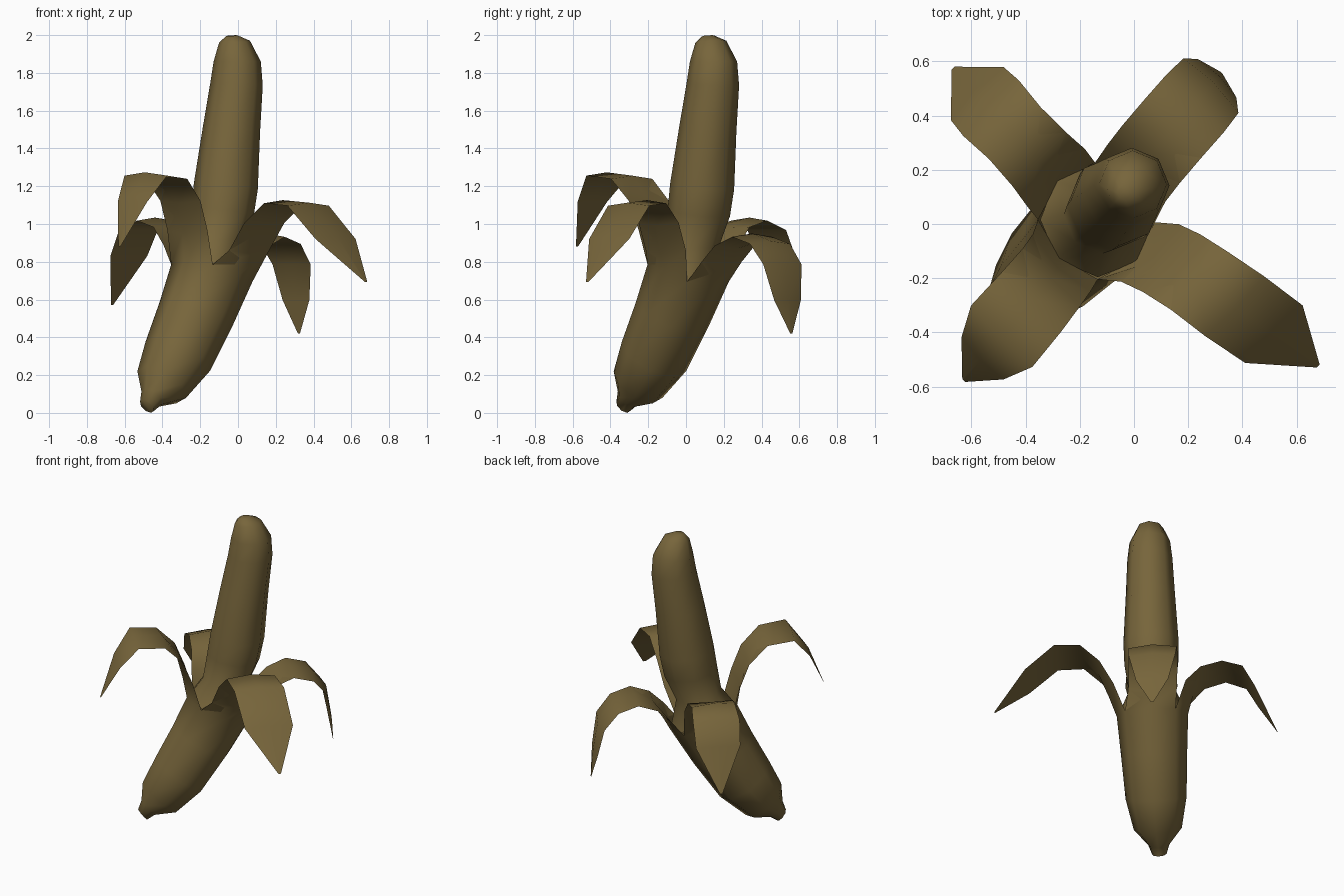
import bpy, bmesh, math
from mathutils import Vector, Matrix

if "Cube" in bpy.data.objects:
    bpy.data.objects.remove(bpy.data.objects["Cube"])

SIDES = 8
SIDE_OFFSET = 0.106                      # centre plane of the bend
TURN = Matrix.Rotation(math.radians(45), 4, "Z")

mat = bpy.data.materials.new("olive_brown")
mat.use_nodes = True
colour = (0.185, 0.131, 0.044, 1)
mat.diffuse_color = colour
bsdf = mat.node_tree.nodes["Principled BSDF"]
bsdf.inputs["Base Color"].default_value = colour
bsdf.inputs["Roughness"].default_value = 0.8


def ring(bm, u, z, r, tilt):
    """Tilted circle of vertices round the bent axis."""
    t = math.radians(tilt)
    across = Vector((math.cos(t), 0, -math.sin(t)))
    centre = Vector((u, SIDE_OFFSET, z))
    verts = []
    for k in range(SIDES):
        a = math.tau * k / SIDES
        verts.append(bm.verts.new(centre + r * (math.cos(a) * across + math.sin(a) * Vector((0, 1, 0)))))
    return verts


def bridge(bm, low, high):
    n = len(low)
    for k in range(n):
        j = (k + 1) % n
        bm.faces.new((low[k], low[j], high[j], high[k]))


def tube(bm, stations):
    rings = [ring(bm, *s) for s in stations]
    for low, high in zip(rings, rings[1:]):
        bridge(bm, low, high)
    return rings[0], rings[-1]


def petal(bm, rim, index, drift, stations):
    """Thin peel strip, outer and inner skin, growing from a quarter of the rim."""
    out = Matrix.Rotation(index * math.pi / 2, 3, "Z") @ Vector((1, 0, 0))
    side = Vector((-out.y, out.x, 0))
    base = Vector((RIM[0], SIDE_OFFSET, 0))
    row = [rim[(2 * index + k) % SIDES] for k in (-1, 0, 1)]
    row.append(bm.verts.new(row[1].co - out * 0.02))
    reach = stations[-1][0]
    for i, (d, z, width) in enumerate(stations):
        before = stations[max(i - 1, 0)]
        after = stations[min(i + 1, len(stations) - 1)]
        dd, dz = after[0] - before[0], after[1] - before[1]
        inward = (Vector((0, 0, dd)) - out * dz).normalized() * width
        shift = drift * math.sqrt((d - 0.2) / (reach - 0.2))
        keel = base + out * d + Vector((0, 0, z)) + side * shift
        rib = keel + inward * 0.28
        # the strip is curved at the rim and flattens as it folds over
        mid = keel.lerp(rib, min(1, i / 2))
        new = [bm.verts.new(p) for p in
               (rib - side * width, mid, rib + side * width, mid + inward * 0.12)]
        bridge(bm, row, new)
        row = new
    bm.faces.new(row)


def finish(bm, name):
    bm.transform(TURN)
    mesh = bpy.data.meshes.new(name)
    bm.to_mesh(mesh)
    bm.free()
    mesh.materials.append(mat)
    for p in mesh.polygons:
        p.use_smooth = True
    mesh.set_sharp_from_angle(angle=math.radians(75))
    ob = bpy.data.objects.new(name, mesh)
    bpy.context.collection.objects.link(ob)


# Peel: closed lower body, stations are (along bend, height, radius, tilt)
RIM = (-0.09, 0.74, 0.22, 17)
bm = bmesh.new()
stem_end, rim = tube(bm, [
    (-0.575, 0.035, 0.045, 50),
    (-0.54, 0.08, 0.065, 48),
    (-0.465, 0.15, 0.148, 42),
    (-0.345, 0.30, 0.188, 36),
    (-0.21, 0.52, 0.203, 27),
    RIM,
])
bm.faces.new(reversed(stem_end))

# Four folded strips, stations are (reach, height, half width)
petal(bm, rim, 0, 0.06, [(0.26, 0.77, 0.15), (0.34, 0.85, 0.15), (0.44, 0.89, 0.15), (0.54, 0.86, 0.15),
                         (0.615, 0.77, 0.143), (0.66, 0.59, 0.1), (0.71, 0.42, 0.008)])
petal(bm, rim, 1, -0.025, [(0.25, 0.86, 0.15), (0.33, 0.95, 0.14), (0.44, 0.98, 0.135), (0.54, 0.94, 0.145),
                           (0.61, 0.81, 0.138), (0.77, 0.57, 0.008)])
petal(bm, rim, 2, 0.07, [(0.24, 0.95, 0.15), (0.3, 1.1, 0.15), (0.4, 1.2, 0.155), (0.53, 1.215, 0.16),
                         (0.63, 1.1, 0.11), (0.76, 0.88, 0.008)])
petal(bm, rim, 3, 0.2, [(0.26, 0.84, 0.15), (0.34, 0.98, 0.15), (0.44, 1.07, 0.15), (0.56, 1.06, 0.155),
                        (0.73, 0.89, 0.15), (0.955, 0.69, 0.008)])
finish(bm, "peel")

# Fruit: flared to the rim below, pinched, then rounded at the top
bm = bmesh.new()
foot, top = tube(bm, [
    (-0.09, 0.745, 0.212, 17),
    (-0.06, 0.9, 0.143, 12),
    (-0.01, 1.06, 0.166, 9),
    (0.015, 1.2, 0.17, 8),
    (0.057, 1.5, 0.152, 7),
    (0.095, 1.74, 0.139, 4),
    (0.1, 1.86, 0.125, 0),
    (0.08, 1.965, 0.082, -5),
    (0.06, 1.997, 0.03, -5),
])
bm.faces.new(top)
finish(bm, "fruit")
